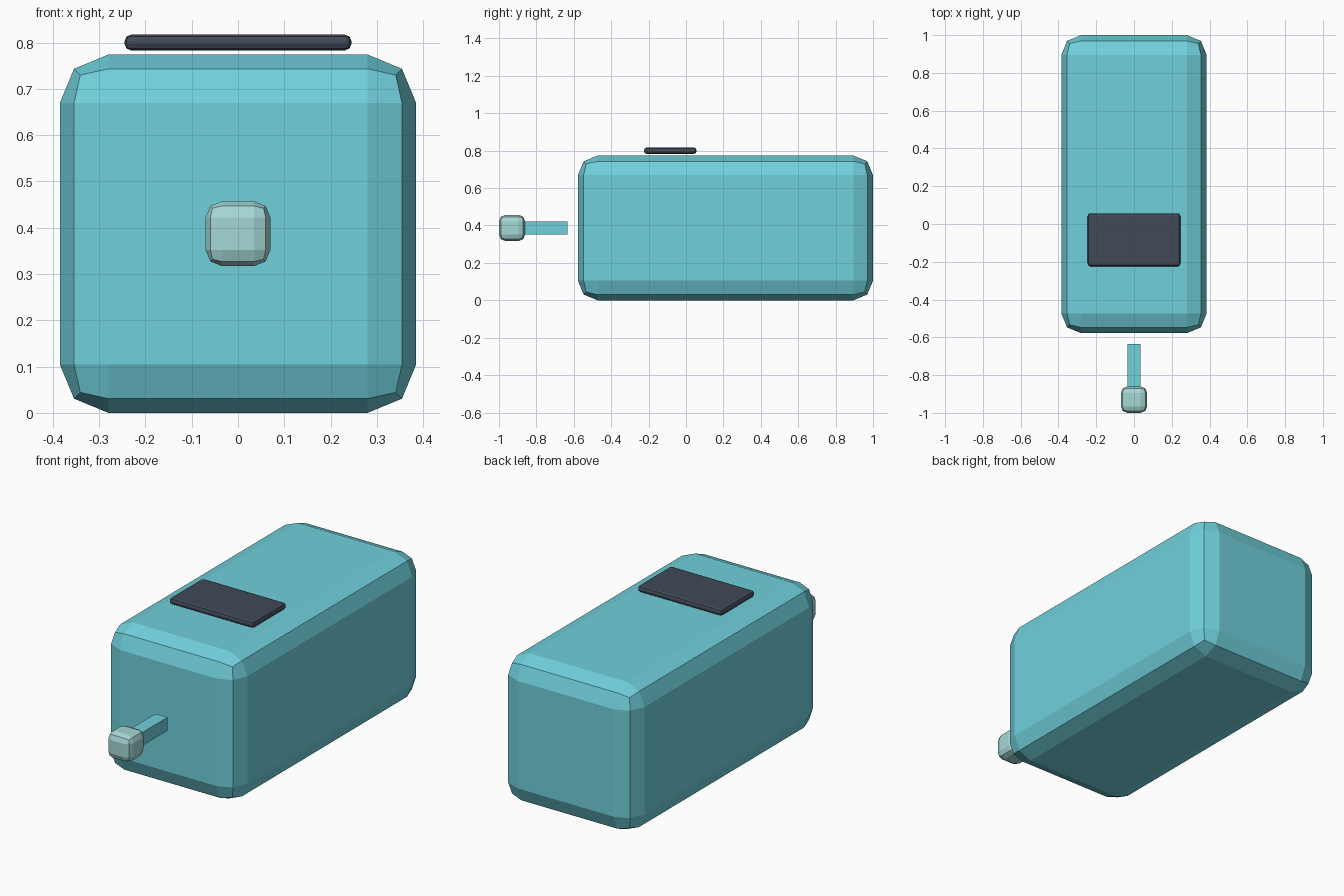
import bpy
import bmesh
from mathutils import Vector

if "Cube" in bpy.data.objects:
    bpy.data.objects.remove(bpy.data.objects["Cube"])


def material(name, rgb):
    m = bpy.data.materials.new(name)
    m.diffuse_color = (*rgb, 1.0)
    m.use_nodes = True
    m.node_tree.nodes["Principled BSDF"].inputs["Base Color"].default_value = m.diffuse_color
    return m


teal = material("teal", (0.162, 0.631, 0.716))
pale_teal = material("pale_teal", (0.376, 0.686, 0.672))
dark_slate = material("dark_slate", (0.051, 0.067, 0.098))


def box(name, lo, hi, mat, bevel=0.0):
    """Flat-shaded box between two corners, with an optional two-step bevel."""
    lo, hi = Vector(lo), Vector(hi)
    centre, size = (lo + hi) / 2, hi - lo
    bm = bmesh.new()
    bmesh.ops.create_cube(bm, size=1.0)
    bmesh.ops.scale(bm, vec=size, verts=bm.verts)
    mesh = bpy.data.meshes.new(name)
    bm.to_mesh(mesh)
    bm.free()
    mesh.materials.append(mat)
    ob = bpy.data.objects.new(name, mesh)
    ob.location = centre
    bpy.context.collection.objects.link(ob)
    if bevel:
        mod = ob.modifiers.new("rounded_edges", "BEVEL")
        mod.width = bevel
        mod.segments = 2
        mod.limit_method = 'NONE'
    return ob


# Main body
box("body", (-0.385, -0.578, 0.0), (0.385, 1.0, 0.774), teal, 0.105)

# Dark panel just above the body
box("top_panel", (-0.245, -0.224, 0.783), (0.245, 0.056, 0.817), dark_slate, 0.014)

# Front rod with its rounded knob
box("front_rod", (-0.035, -0.90, 0.352), (0.035, -0.634, 0.422), teal)
box("front_knob", (-0.07, -1.0, 0.317), (0.07, -0.86, 0.457), pale_teal, 0.035)
